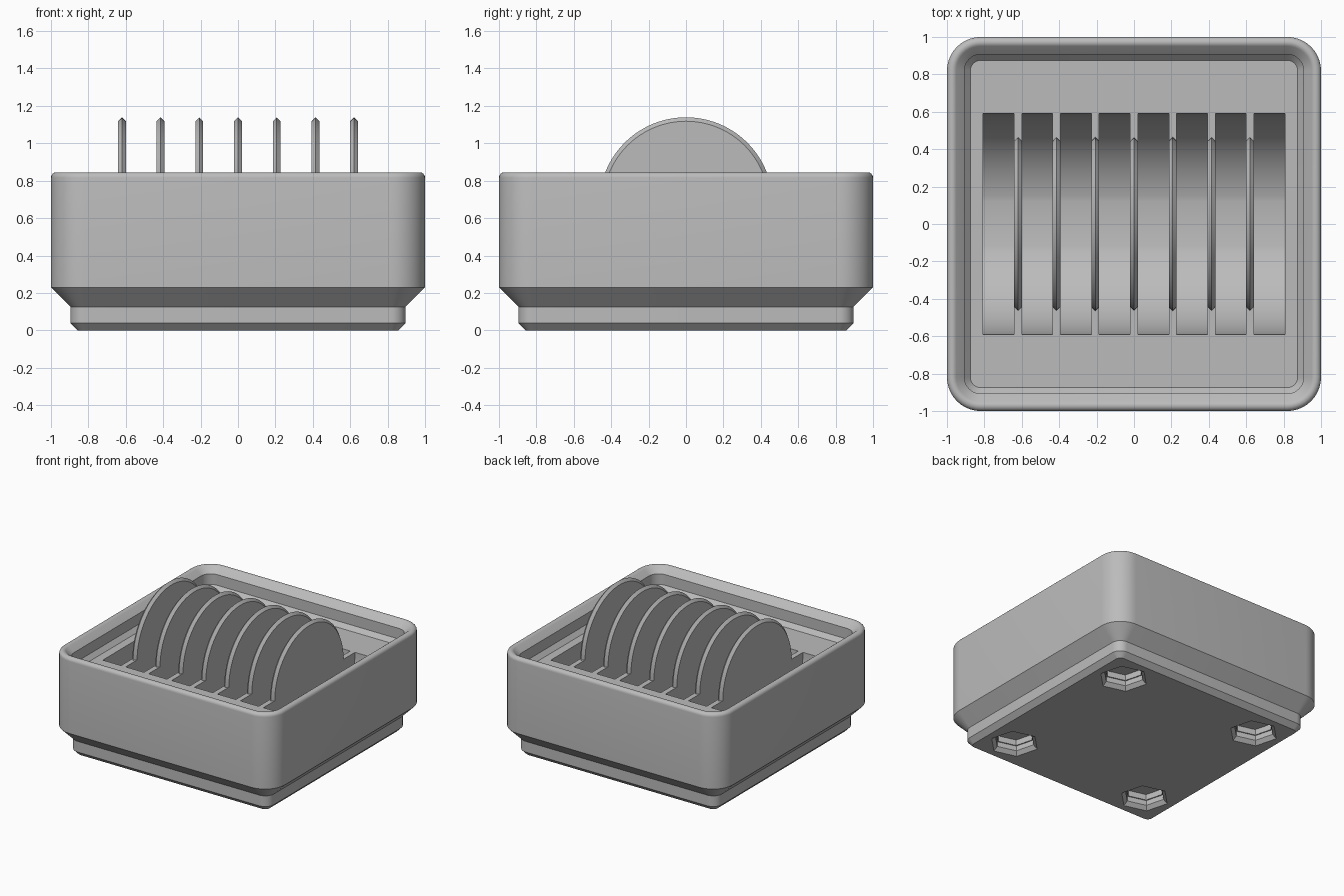
import bpy, bmesh, math
from mathutils import Matrix

if "Cube" in bpy.data.objects:
    bpy.data.objects.remove(bpy.data.objects["Cube"], do_unlink=True)

FLOOR = 0.675      # height of the recessed deck
PITCH = 0.207      # spacing of the dividers
WALL = 0.042       # divider thickness
CORE = 0.819       # centre of the corner arcs

grey = bpy.data.materials.new("mid grey")
grey.use_nodes = True
grey.diffuse_color = (0.5, 0.5, 0.5, 1)
grey.node_tree.nodes["Principled BSDF"].inputs["Base Color"].default_value = (0.5, 0.5, 0.5, 1)


def loft(name, rings):
    """Skin a stack of closed rings and cap both ends."""
    bm = bmesh.new()
    rows = [[bm.verts.new(p) for p in ring] for ring in rings]
    n = len(rows[0])
    for a, b in zip(rows, rows[1:]):
        for i in range(n):
            j = (i + 1) % n
            bm.faces.new((a[i], a[j], b[j], b[i]))
    bm.faces.new(rows[0][::-1])
    bm.faces.new(rows[-1])
    bmesh.ops.recalc_face_normals(bm, faces=bm.faces)
    mesh = bpy.data.meshes.new(name)
    bm.to_mesh(mesh)
    bm.free()
    mesh.materials.append(grey)
    obj = bpy.data.objects.new(name, mesh)
    bpy.context.collection.objects.link(obj)
    return obj


def rounded_square(half, z, steps=10):
    r = half - CORE
    ring = []
    for k, (sx, sy) in enumerate(((1, 1), (-1, 1), (-1, -1), (1, -1))):
        for i in range(steps + 1):
            a = math.pi / 2 * (k + i / steps)
            ring.append((sx * CORE + r * math.cos(a), sy * CORE + r * math.sin(a), z))
    return ring


def hexagon(x, y, radius, z):
    return [(x + radius * math.cos(math.radians(45 + 60 * i)),
             y + radius * math.sin(math.radians(45 + 60 * i)), z) for i in range(6)]


def arc(radius, start, end, steps):
    return [(radius * math.cos(start + (end - start) * i / steps),
             radius * math.sin(start + (end - start) * i / steps)) for i in range(steps + 1)]


def activate(obj):
    bpy.ops.object.select_all(action='DESELECT')
    obj.select_set(True)
    bpy.context.view_layer.objects.active = obj


def smooth(obj):
    activate(obj)
    bpy.ops.object.shade_smooth_by_angle(angle=math.radians(30))


def cut(obj, cutter):
    activate(obj)
    mod = obj.modifiers.new("cut", 'BOOLEAN')
    mod.operation = 'DIFFERENCE'
    mod.solver = 'EXACT'
    mod.object = cutter
    bpy.ops.object.modifier_apply(modifier=mod.name)
    bpy.data.objects.remove(cutter, do_unlink=True)


# Box body: stepped foot, straight wall, rounded rim, stepped inner lip, deck
profile = [(0.858, 0), (0.896, 0.039), (0.896, 0.126), (1, 0.23)]
profile += [(0.971 + y, 0.816 + z) for y, z in arc(0.029, 0, math.radians(135), 8)]
profile += [(0.907, 0.796), (0.907, 0.709), (0.875, FLOOR)]
body = loft("box_body", [rounded_square(h, z) for h, z in profile])

# Round-bottomed slots with a narrow flat floor
half_flat = math.asin(0.12 / 0.59)
down = -math.pi / 2
slot = [(-0.59, FLOOR + 0.05)]
slot += [(y, FLOOR + z) for y, z in arc(0.59, -math.pi, down - half_flat, 24)]
slot += [(y, FLOOR + z) for y, z in arc(0.59, down + half_flat, 0, 24)]
slot += [(0.59, FLOOR + 0.05)]
half_width = (PITCH - WALL) / 2
for i in range(8):
    x = (i - 3.5) * PITCH
    cut(body, loft("slot_cutter", [[(x + s * half_width, y, z) for y, z in slot] for s in (-1, 1)]))

# Chamfered hexagonal sockets under the corners
for sx in (-1, 1):
    for sy in (-1, 1):
        steps = [(0.215, -0.03), (0.155, 0.03), (0.155, 0.07), (0.145, 0.07), (0.145, 0.116)]
        cut(body, loft("socket_cutter", [hexagon(sx * 0.627, sy * 0.627, r, z) for r, z in steps]))
smooth(body)

# Half-disc dividers with a ridged edge
for i in range(7):
    x = (i - 3) * PITCH
    rings = []
    for offset, radius in ((-WALL / 2, 0.443), (0, 0.464), (WALL / 2, 0.443)):
        rings.append([(x + offset, y, FLOOR + z) for y, z in arc(radius, 0, math.pi, 48)])
    smooth(loft("divider_%d" % (i + 1), rings))
